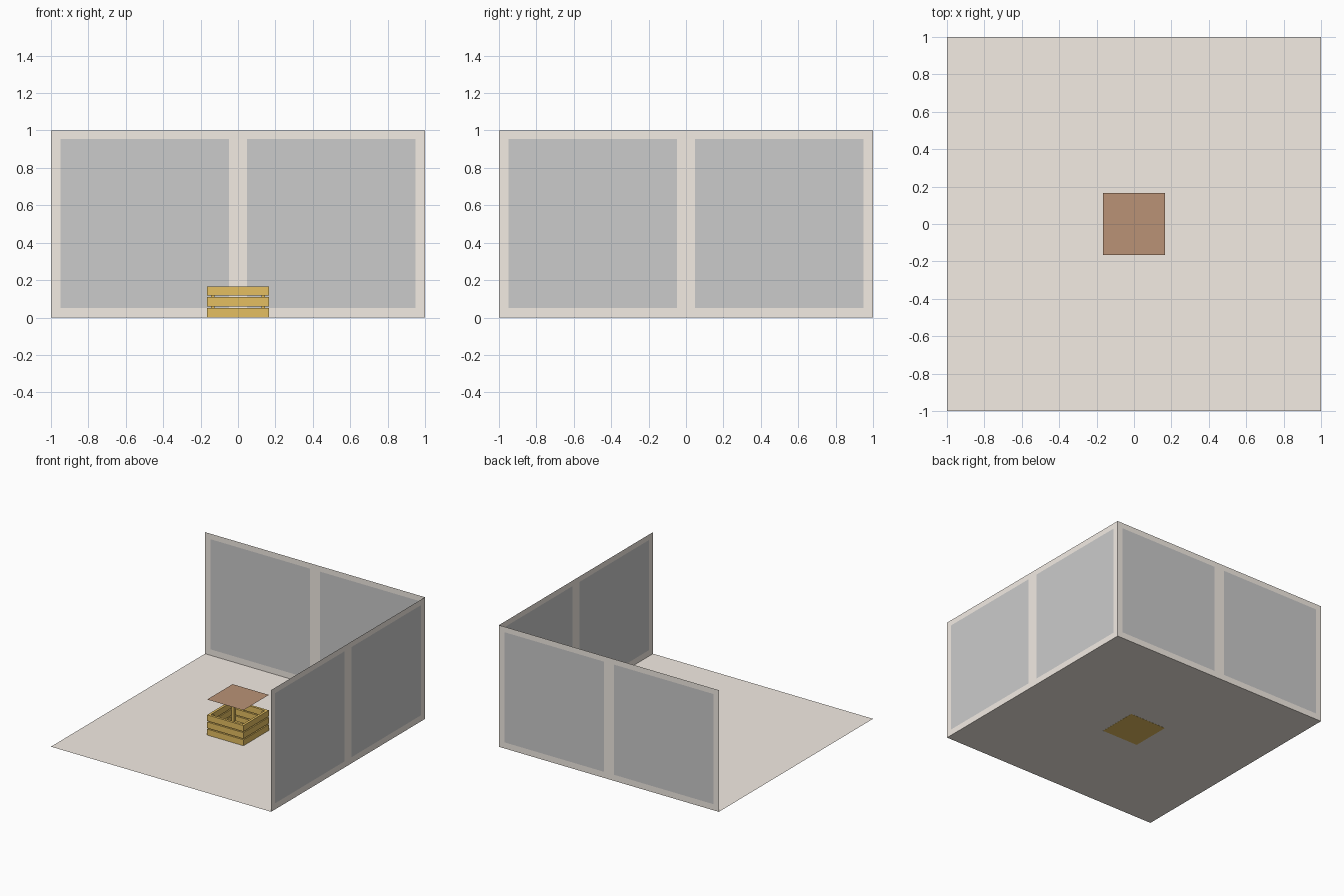
import bpy

if "Cube" in bpy.data.objects:
    bpy.data.objects.remove(bpy.data.objects["Cube"])


def material(name, rgb):
    m = bpy.data.materials.new(name)
    m.diffuse_color = (*rgb, 1)
    m.use_nodes = True
    m.node_tree.nodes["Principled BSDF"].inputs["Base Color"].default_value = m.diffuse_color
    return m


beige = material("plaster", (0.90, 0.84, 0.775))
gold = material("crate_wood", (0.78, 0.52, 0.12))
brown = material("lid_wood", (0.49, 0.29, 0.18))


def mesh_object(name, verts, faces, mat):
    me = bpy.data.meshes.new(name)
    me.from_pydata(verts, [], faces)
    me.update()
    ob = bpy.data.objects.new(name, me)
    bpy.context.collection.objects.link(ob)
    if mat:
        me.materials.append(mat)
    return ob


def sheet(name, half, z, mat):
    """Flat horizontal square."""
    v = [(-half, -half, z), (half, -half, z), (half, half, z), (-half, half, z)]
    return mesh_object(name, v, [(0, 1, 2, 3)], mat)


def box(name, center, size, mat):
    bpy.ops.mesh.primitive_cube_add(size=1, location=center)
    ob = bpy.context.object
    ob.name = name
    ob.scale = size
    ob.data.materials.append(mat)
    return ob


# Upright wall: one grid of cells, split into frame and panes
US = [-1, -0.95, -0.047, 0.047, 0.95, 1]
ZS = [0, 0.05, 0.955, 1]


def wall(name, place):
    verts = [place(u, z) for z in ZS for u in US]
    n = len(US)
    frame, panes = [], []
    for j in range(len(ZS) - 1):
        for i in range(n - 1):
            a = j * n + i
            is_pane = j == 1 and i in (1, 3)
            (panes if is_pane else frame).append((a, a + 1, a + n + 1, a + n))
    mesh_object(name + "_frame", verts, frame, beige)
    pane_ids = sorted({k for f in panes for k in f})
    remap = {k: i for i, k in enumerate(pane_ids)}
    mesh_object(name + "_panes", [verts[k] for k in pane_ids],
                [tuple(remap[k] for k in f) for f in panes], None)


wall("back_wall", lambda u, z: (u, 1, z))
wall("right_wall", lambda u, z: (1, -u, z))

# Floor sits a hair above the crate base, which shows from below
sheet("floor", 1, 0.001, beige)

# Open slatted crate
H, T, SLAT, STEP = 0.165, 0.02, 0.05, 0.0585
for row in range(3):
    z = SLAT / 2 + row * STEP
    for s in (-1, 1):
        box("crate_slat_long", (0, s * (H - T / 2), z), (2 * H, T, SLAT), gold)
        box("crate_slat_side", (s * (H - T / 2), 0, z), (T, 2 * (H - T), SLAT), gold)

# Inner corner posts hold the slats
for sx in (-1, 1):
    for sy in (-1, 1):
        c = H - T - 0.01
        box("crate_post", (sx * c, sy * c, 0.08), (0.02, 0.02, 0.16), gold)
box("crate_base", (0, 0, 0.005), (2 * H, 2 * H, 0.01), gold)

# Lid hovering above the crate
sheet("crate_lid", H, 0.293, brown)
